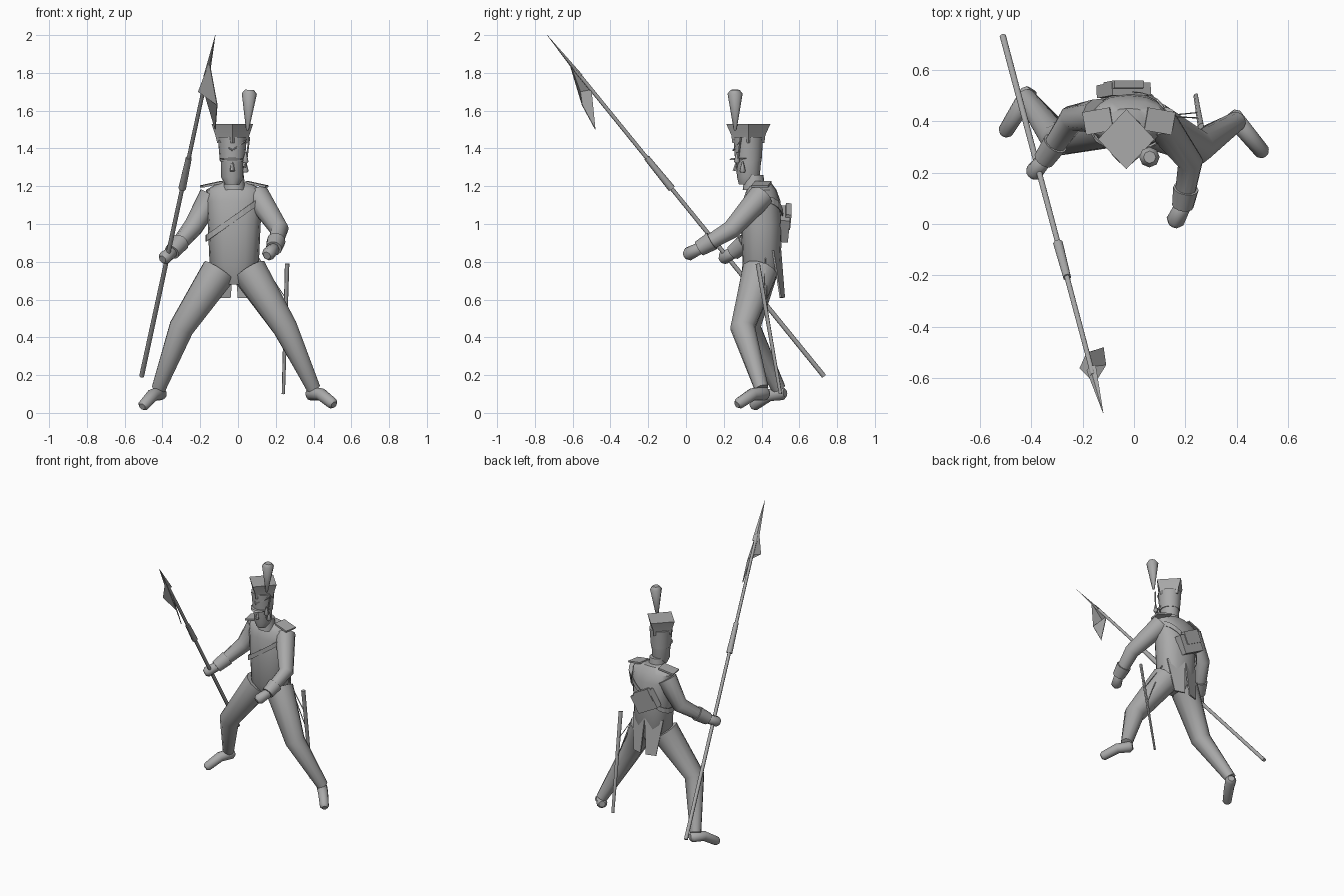
import bpy, bmesh, math
from mathutils import Vector

default_cube = bpy.data.objects.get("Cube")
if default_cube:
    bpy.data.objects.remove(default_cube, do_unlink=True)

shade = .4
grey = bpy.data.materials.new("plain grey")
grey.use_nodes = True
grey.diffuse_color = (shade, shade, shade, 1)
shader = grey.node_tree.nodes["Principled BSDF"]
shader.inputs["Base Color"].default_value = grey.diffuse_color


def finish(name, bm, smooth_angle=None):
    bmesh.ops.recalc_face_normals(bm, faces=bm.faces)
    mesh = bpy.data.meshes.new(name)
    bm.to_mesh(mesh)
    bm.free()
    mesh.materials.append(grey)
    obj = bpy.data.objects.new(name, mesh)
    bpy.context.collection.objects.link(obj)
    bpy.ops.object.select_all(action='DESELECT')
    obj.select_set(True)
    bpy.context.view_layer.objects.active = obj
    if smooth_angle:
        bpy.ops.object.shade_smooth_by_angle(angle=math.radians(smooth_angle))
    return obj


def skin(name, rings, smooth_angle):
    """Join rings of points into a capped surface."""
    bm = bmesh.new()
    loops = [[bm.verts.new(point) for point in ring] for ring in rings]
    count = len(loops[0])
    for lower, upper in zip(loops, loops[1:]):
        for i in range(count):
            j = (i + 1) % count
            bm.faces.new((lower[i], lower[j], upper[j], upper[i]))
    bm.faces.new(loops[0])
    bm.faces.new(loops[-1])
    return finish(name, bm, smooth_angle)


def oval(center, z, width, depth, sides, power=1):
    """Level ring; a power below one makes it boxier."""
    def boxy(value):
        return math.copysign(abs(value) ** power, value)
    turns = [math.tau * i / sides for i in range(sides)]
    return [Vector((center[0] + width * boxy(math.cos(turn)),
                    center[1] + depth * boxy(math.sin(turn)), z)) for turn in turns]


def stack(name, center, rows, sides=16, power=1, smooth_angle=40):
    """Rows of height, half width and half depth around an upright axis."""
    rings = [oval(center, z, width, depth, sides, power) for z, width, depth in rows]
    return skin(name, rings, smooth_angle)


def tube(name, path, start, end, sides=12, flat=1, rounded=False, smooth_angle=50):
    """Tube along a path, tapering evenly with length between two radii."""
    points = [Vector(point) for point in path]
    lengths = [(b - a).length for a, b in zip(points, points[1:])]
    radii = [start + (end - start) * sum(lengths[:i]) / sum(lengths)
             for i in range(len(points))]
    if rounded:
        first = (points[0] - points[1]).normalized() * start / 2
        last = (points[-1] - points[-2]).normalized() * end / 2
        points = [points[0] + first, *points, points[-1] + last]
        radii = [start * .6, *radii, end * .6]
    rings = []
    for i, (point, radius) in enumerate(zip(points, radii)):
        after, before = points[min(i + 1, len(points) - 1)], points[max(i - 1, 0)]
        direction = (after - before).normalized()
        across = Vector((1, 1, 0))
        across = (across - direction * across.dot(direction)).normalized()
        other = direction.cross(across) * flat
        turns = [math.tau * k / sides for k in range(sides)]
        rings.append([point + radius * (across * math.cos(turn) + other * math.sin(turn))
                      for turn in turns])
    return skin(name, rings, smooth_angle)


def box(name, location, size, tilt):
    bm = bmesh.new()
    bmesh.ops.create_cube(bm, size=1)
    obj = finish(name, bm)
    obj.location, obj.scale = location, size
    obj.rotation_euler = [math.radians(angle) for angle in tilt]


def plate(name, points, faces, thickness):
    bm = bmesh.new()
    corners = [bm.verts.new(point) for point in points]
    for face in faces:
        bm.faces.new([corners[i] for i in face])
    solid = finish(name, bm).modifiers.new("thickness", 'SOLIDIFY')
    solid.thickness, solid.offset = thickness, 0


# Torso, neck, head and nose
body_axis, head_axis = (-.02, .4), (-.03, .33)
stack("torso", body_axis, [(.68, .06, .06), (.78, .13, .1), (1, .14, .11),
                           (1.12, .15, .1), (1.18, .15, .08), (1.22, .08, .05)], power=.85)
stack("neck", (-.02, .36), [(1.18, .06, .06), (1.26, .05, .05)])
stack("head", head_axis, [(1.21, .04, .05), (1.25, .06, .06), (1.36, .06, .07)])
tube("nose", [(-.03, .27, 1.33), (-.03, .26, 1.28)], start=.006, end=.014, sides=6)

# Tall cap with a square flared top, visor and plume
stack("cap_body", head_axis, [(1.33, .066, .07), (1.46, .077, .078)])
stack("cap_flared_top", head_axis, [(1.43, .08, .085), (1.47, .09, .09),
                                    (1.53, .11, .117)], sides=4, smooth_angle=10)
stack("cap_visor", (-.03, .31), [(1.34, .06, .08), (1.35, .07, .07)])
tube("plume", [(.05, .26, 1.5), (.06, .26, 1.69)], start=.008, end=.04, sides=8, rounded=True)

# Hanging cap cords and tassels
tube("cap_side_cord", [(.06, .29, 1.46), (.04, .27, 1.3)], start=.005, end=.005, sides=6)
tube("cap_front_cord", [(-.1, .3, 1.44), (-.03, .25, 1.39), (.04, .29, 1.44)],
     start=.005, end=.005, sides=6)
for name, y, z in (("front_tassel", .27, 1.33), ("rear_tassel", .3, 1.28)):
    tube(name, [(.04, y, z + .05), (.04, y, z)], start=.004, end=.016, sides=8, rounded=True)

# Legs run hip, knee, ankle; each foot runs from behind the ankle to the toe
legs = {
    "left": [(.06, .39, .75), (.25, .3, .45), (.4, .4, .13), (.5, .28, .05)],
    "right": [(-.1, .39, .75), (-.3, .33, .45), (-.42, .49, .13), (-.5, .36, .04)],
}
for side, (*joints, toe) in legs.items():
    tube(side + "_leg", joints, start=.096, end=.038)
    ankle, toe = Vector(joints[-1]), Vector(toe)
    heel = ankle.lerp(toe, -.15) - Vector((0, 0, .04))
    tube(side + "_foot", [heel, ankle.lerp(toe, .4), toe], start=.036, end=.03, rounded=True)

# Arms run shoulder, elbow, wrist; each hand continues to the knuckles
arms = {
    "left": [(.1, .4, 1.15), (.22, .24, .97), (.19, .07, .87), (.16, .01, .84)],
    "right": [(-.14, .42, 1.15), (-.24, .41, .98), (-.35, .25, .85), (-.39, .2, .82)],
}
for side, (*joints, knuckles) in arms.items():
    tube(side + "_arm", joints, start=.068, end=.036)
    elbow, wrist = Vector(joints[-2]), Vector(joints[-1])
    tube(side + "_cuff", [wrist.lerp(elbow, .4), wrist], start=.05, end=.042)
    tube(side + "_hand", [wrist, knuckles], start=.032, end=.036, sides=8, rounded=True)

# Shoulder plates and split coat tails
for side, sign in (("left", 1), ("right", -1)):
    middle = body_axis[0]
    box(side + "_shoulder_plate", (middle + sign * .12, .4, 1.21), (.11, .09, .012),
        (0, sign * 12, -sign * 10))
    tail = [(0, .5, .86), (.12, .46, .86), (.09, .5, .61), (.02, .52, .61)]
    plate(side + "_coat_tail", [(middle + sign * x, y, z) for x, y, z in tail],
          [range(len(tail))], thickness=.009)

# Slanted belt wrapping the chest
belt_sides = 24
upper_edge = oval(body_axis, 1.06, .149, .114, belt_sides, power=.85)
for point in upper_edge:
    point.z += point.x * .7
lower_edge = [point - Vector((0, 0, .035)) for point in upper_edge]
belt_faces = []
for i in range(belt_sides):
    j = (i + 1) % belt_sides
    belt_faces.append((i, j, belt_sides + j, belt_sides + i))
plate("chest_belt", upper_edge + lower_edge, belt_faces, thickness=.004)

# Tilted pouch on the back with its flap
pouch_tilt = (-5, 28, 0)
box("back_pouch", (-.04, .52, 1), (.17, .05, .13), pouch_tilt)
box("pouch_flap", (-.04, .54, 1.04), (.13, .03, .09), pouch_tilt)

# Lance: shaft, grip, flat blade and folded pennant
butt, tip = Vector((-.51, .73, .195)), Vector((-.12, -.735, 2))
tube("lance_shaft", [butt, butt.lerp(tip, .9)], start=.013, end=.01, sides=8)
tube("lance_grip", [butt.lerp(tip, .55), butt.lerp(tip, .64)], start=.02, end=.016, sides=8)
tube("lance_blade", [butt.lerp(tip, .88), tip], start=.022, end=.001,
     sides=4, flat=.4, smooth_angle=10)
pennant = [butt.lerp(tip, .92), butt.lerp(tip, .84), (-.21, -.56, 1.7),
           (-.11, -.55, 1.63), (-.12, -.48, 1.5)]
plate("pennant", pennant, [(0, 1, 2), (0, 2, 3), (1, 4, 3, 2)], thickness=.005)

# Sabre in its scabbard, hung by two straps
hilt, point = Vector((.26, .38, .79)), Vector((.24, .5, .1))
tube("sabre_scabbard", [hilt, point], start=.014, end=.01, sides=8, flat=.7)
for name, drop in (("front_sabre_strap", .27), ("rear_sabre_strap", .45)):
    tube(name, [(.11, .42, .82), hilt.lerp(point, drop)], start=.003, end=.003, sides=4)
